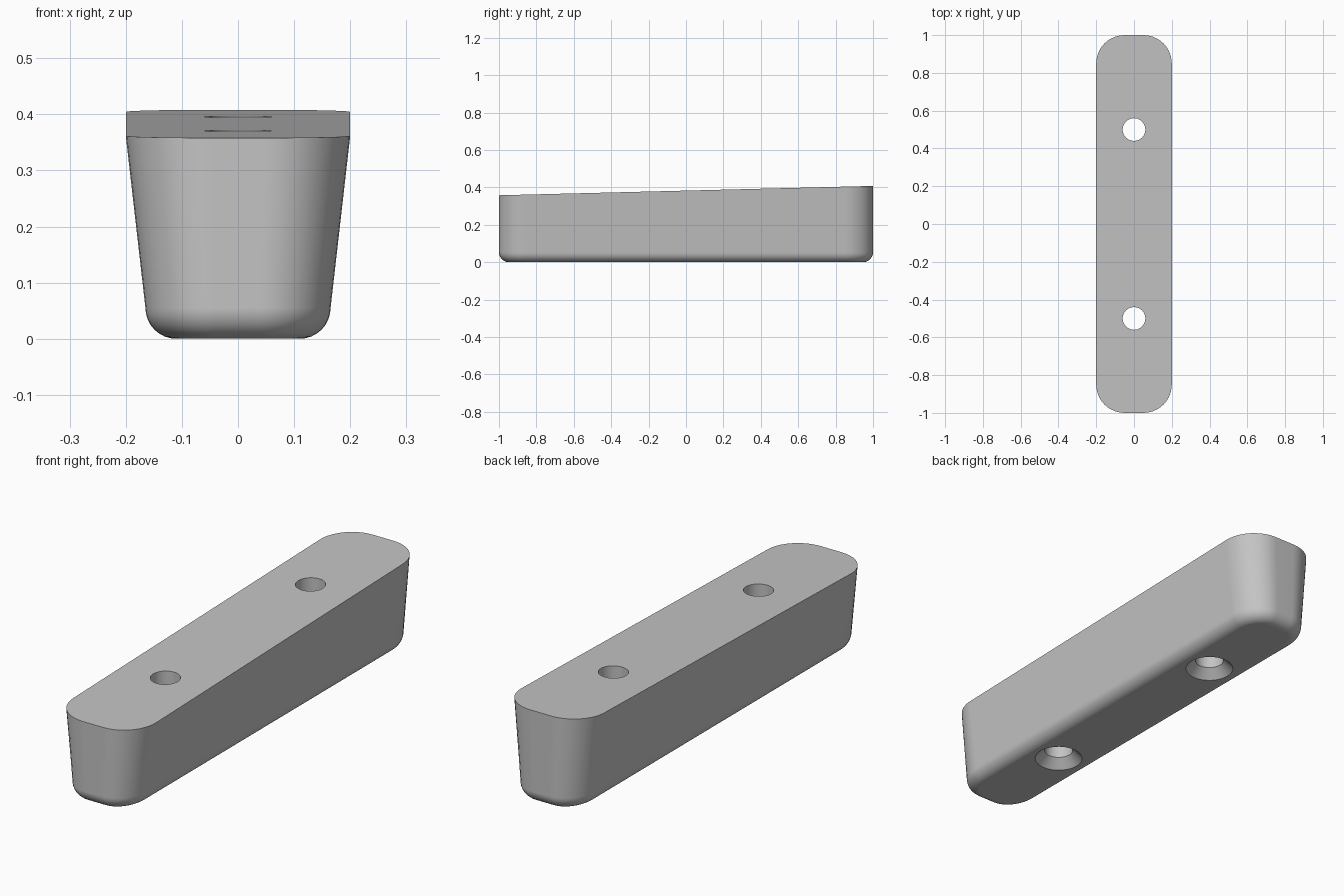
import bpy
import bmesh
from math import sin, cos, pi, radians

cube = bpy.data.objects.get("Cube")
if cube:
    bpy.data.objects.remove(cube, do_unlink=True)

grey = bpy.data.materials.new("plain grey")
grey.use_nodes = True
COLOUR = (0.55, 0.55, 0.55, 1)
grey.diffuse_color = COLOUR
grey.node_tree.nodes["Principled BSDF"].inputs["Base Color"].default_value = COLOUR


def loft(name, rings):
    """Skin a stack of equal-length closed rings and cap both ends."""
    bm = bmesh.new()
    loops = [[bm.verts.new(p) for p in ring] for ring in rings]
    for low, high in zip(loops, loops[1:]):
        for i in range(len(low)):
            j = (i + 1) % len(low)
            bm.faces.new((low[i], low[j], high[j], high[i]))
    bm.faces.new(loops[0][::-1])
    bm.faces.new(loops[-1])
    bmesh.ops.recalc_face_normals(bm, faces=bm.faces)
    mesh = bpy.data.meshes.new(name)
    bm.to_mesh(mesh)
    bm.free()
    mesh.materials.append(grey)
    obj = bpy.data.objects.new(name, mesh)
    bpy.context.scene.collection.objects.link(obj)
    return obj


def outline(half_w, half_l, rx, ry, height, steps=10):
    """Rounded rectangle; height is a function of y."""
    ring = []
    for k, (sx, sy) in enumerate(((1, 1), (-1, 1), (-1, -1), (1, -1))):
        for s in range(steps + 1):
            a = (k + s / steps) * pi / 2
            y = sy * (half_l - ry) + ry * sin(a)
            ring.append((sx * (half_w - rx) + rx * cos(a), y, height(y)))
    return ring


def circle(r, y, z, sides=48):
    return [(r * cos(2 * pi * i / sides), y + r * sin(2 * pi * i / sides), z)
            for i in range(sides)]


# Body: rounded underside, sides flaring to a sloping top
FILLET = 0.055
rings = []
for s in range(9):
    a = s / 8 * pi / 2
    inset = FILLET * (1 - sin(a))
    z = FILLET * (1 - cos(a))
    rings.append(outline(0.165 - inset, 1 - inset, 0.125 - inset, 0.15 - inset,
                         lambda y, z=z: z))
rings.append(outline(0.2, 1, 0.15, 0.15, lambda y: 0.383 + 0.025 * y))
body = loft("foot_body", rings)

# Countersunk screw holes
bpy.context.view_layer.objects.active = body
for y in (-0.5, 0.5):
    cutter = loft("hole_cutter", [circle(0.12, y, -0.02), circle(0.06, y, 0.04),
                                  circle(0.06, y, 0.6)])
    cutter.hide_render = True
    cut = body.modifiers.new("screw_hole", "BOOLEAN")
    cut.operation = "DIFFERENCE"
    cut.solver = "EXACT"
    cut.object = cutter
    bpy.ops.object.modifier_apply(modifier=cut.name)
    bpy.data.objects.remove(cutter, do_unlink=True)

# Smooth shading with crisp rims
bpy.ops.object.select_all(action="DESELECT")
body.select_set(True)
bpy.ops.object.shade_smooth_by_angle(angle=radians(30))
weighted = body.modifiers.new("even_shading", "WEIGHTED_NORMAL")
weighted.keep_sharp = True
